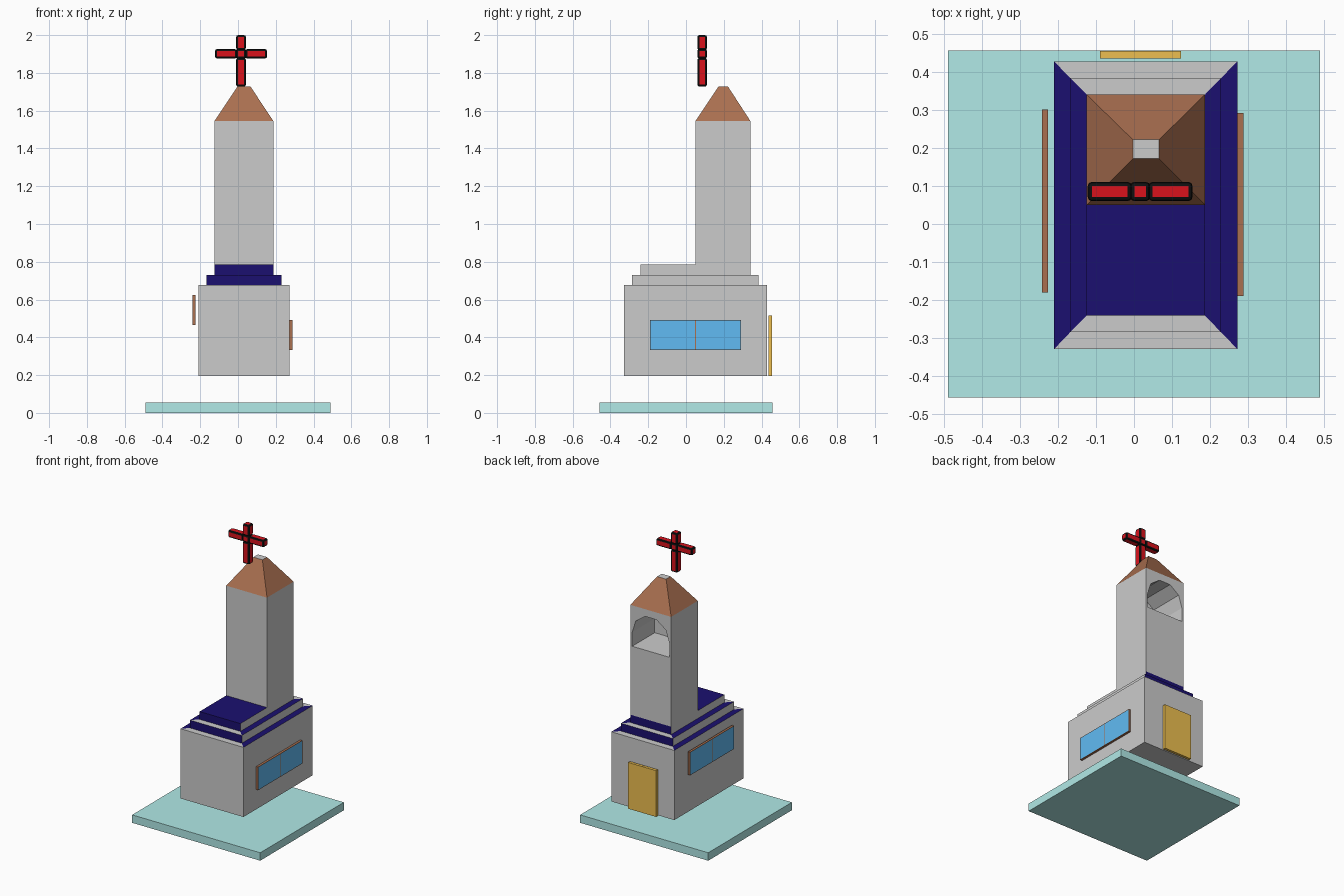
import bpy, bmesh, math
from mathutils import Vector

if "Cube" in bpy.data.objects:
    bpy.data.objects.remove(bpy.data.objects["Cube"])


def material(name, rgb):
    m = bpy.data.materials.new(name)
    m.diffuse_color = (*rgb, 1)
    m.use_nodes = True
    m.node_tree.nodes["Principled BSDF"].inputs["Base Color"].default_value = m.diffuse_color
    return m


GREY = material("plain_grey", (0.8, 0.8, 0.8))
NAVY = material("navy", (0.011, 0.005, 0.16))
BROWN = material("brown", (0.40, 0.16, 0.08))
TEAL = material("teal", (0.44, 0.82, 0.80))
BLUE = material("glass_blue", (0.12, 0.50, 0.90))
GOLD = material("gold", (0.85, 0.52, 0.08))
RED = material("red", (0.70, 0.006, 0.012))
BLACK = material("black", (0.005, 0.005, 0.005))


def finish(bm, name, mats):
    bmesh.ops.recalc_face_normals(bm, faces=bm.faces)
    me = bpy.data.meshes.new(name)
    bm.to_mesh(me)
    bm.free()
    for m in mats:
        me.materials.append(m)
    ob = bpy.data.objects.new(name, me)
    bpy.context.collection.objects.link(ob)
    return ob


def add_box(bm, lo, hi):
    lo, hi = Vector(lo), Vector(hi)
    geo = bmesh.ops.create_cube(bm, size=1)
    for v in geo["verts"]:
        v.co = (lo + hi) / 2 + Vector(a * b for a, b in zip(v.co, hi - lo))
    return geo["verts"]


def box(name, lo, hi, mat):
    bm = bmesh.new()
    add_box(bm, lo, hi)
    return finish(bm, name, [mat])


def loft(name, rings, mats, side_mat, top_mat=0):
    """Stack of rectangles (x0, x1, y0, y1, z); sides run front, right, back, left."""
    bm = bmesh.new()
    loops = [[bm.verts.new(p) for p in ((x0, y0, z), (x1, y0, z), (x1, y1, z), (x0, y1, z))]
             for x0, x1, y0, y1, z in rings]
    for k, (a, b) in enumerate(zip(loops, loops[1:])):
        for i in range(4):
            j = (i + 1) % 4
            bm.faces.new((a[i], a[j], b[j], b[i])).material_index = side_mat(k, i)
    bm.faces.new(loops[0][::-1])
    bm.faces.new(loops[-1]).material_index = top_mat
    return finish(bm, name, mats)


# Base slab
box("base_slab", (-0.49, -0.457, 0), (0.49, 0.457, 0.055), TEAL)

# Main hall with stepped roof: ledges are navy at the sides, risers navy front and back
r0, r1, r2 = (-0.21, 0.272, -0.329, 0.428), (-0.168, 0.229, -0.285, 0.384), (-0.125, 0.187, -0.241, 0.341)
rings = [(*r0, 0.195), (*r0, 0.677), (*r1, 0.677), (*r1, 0.731), (*r2, 0.731), (*r2, 0.785)]
loft("main_hall", rings, [GREY, NAVY],
     lambda k, i: 0 if k == 0 else (i % 2 if k % 2 else 1 - i % 2), top_mat=1)

# Bell tower
t = (-0.125, 0.187, 0.05, 0.341)
tower = loft("bell_tower", [(*t, 0.785), (*t, 1.545)], [GREY], lambda k, i: 0)

# Arched niche cut into the back of the tower
bm = bmesh.new()
cx, rad = 0.031, 0.142
outline = [(cx - rad, 1.262), (cx + rad, 1.262)]
outline += [(cx + rad * math.cos(a * math.pi / 5), 1.36 + rad * math.sin(a * math.pi / 5)) for a in range(6)]
face = bm.faces.new([bm.verts.new((x, 0.095, z)) for x, z in outline])
ext = bmesh.ops.extrude_face_region(bm, geom=[face])
bmesh.ops.translate(bm, vec=(0, 0.4, 0), verts=[v for v in ext["geom"] if isinstance(v, bmesh.types.BMVert)])
cutter = finish(bm, "niche_cutter", [GREY])
cutter.hide_render = True
mod = tower.modifiers.new("niche", 'BOOLEAN')
mod.operation, mod.solver, mod.object = 'DIFFERENCE', 'EXACT', cutter
bpy.context.view_layer.objects.active = tower
bpy.ops.object.modifier_apply(modifier=mod.name)
bpy.data.objects.remove(cutter)

# Tower roof with a small flat grey top
loft("tower_roof", [(*t, 1.545), (-0.003, 0.066, 0.172, 0.222, 1.728)], [BROWN, GREY],
     lambda k, i: 0, top_mat=1)


# Windows: two framed panes each
def window(name, x0, x1, y0, y1, z0, z1):
    bm = bmesh.new()
    mid = (y0 + y1) / 2
    for a, b in ((y0, mid), (mid, y1)):
        add_box(bm, (x0, a, z0), (x1, b, z1))
    bm.normal_update()
    panes = [f for f in bm.faces if abs(f.normal.x) > 0.9]
    bmesh.ops.inset_individual(bm, faces=panes, thickness=0.004)
    for f in panes:
        f.material_index = 1
    finish(bm, name, [BROWN, BLUE])


window("right_window", 0.272, 0.288, -0.19, 0.292, 0.332, 0.492)
window("left_window", -0.242, -0.226, -0.181, 0.301, 0.464, 0.624)

# Double door
for side, x0, x1 in (("left", 0.0175, 0.124), ("right", -0.09, 0.0165)):
    box(side + "_door", (x0, 0.436, 0.195), (x1, 0.455, 0.515), GOLD)

# Cross: five blocks with black bevelled edges
bm = bmesh.new()
xs, zs, o = (-0.122, -0.010, 0.042, 0.154), (1.727, 1.876, 1.926, 2.0), 0.004
for i, k in ((1, 0), (1, 1), (1, 2), (0, 1), (2, 1)):
    ex0, ex1 = (o if i > 0 else 0), (o if i < 2 else 0)
    ez0, ez1 = (o if k > 0 else 0), (o if k < 2 else 0)
    if k != 1:
        ex0 = ex1 = 0
    if i != 1:
        ez0 = ez1 = 0
    if i == 1 and k == 1:
        ex0 = ex1 = ez0 = ez1 = 0
    verts = add_box(bm, (xs[i] - ex0, 0.06, zs[k] - ez0), (xs[i + 1] + ex1, 0.111, zs[k + 1] + ez1))
edges = bm.edges[:]
bmesh.ops.bevel(bm, geom=edges, offset=0.011, offset_type='OFFSET', segments=2, profile=0.5,
                affect='EDGES', material=1)
finish(bm, "cross", [RED, BLACK])
